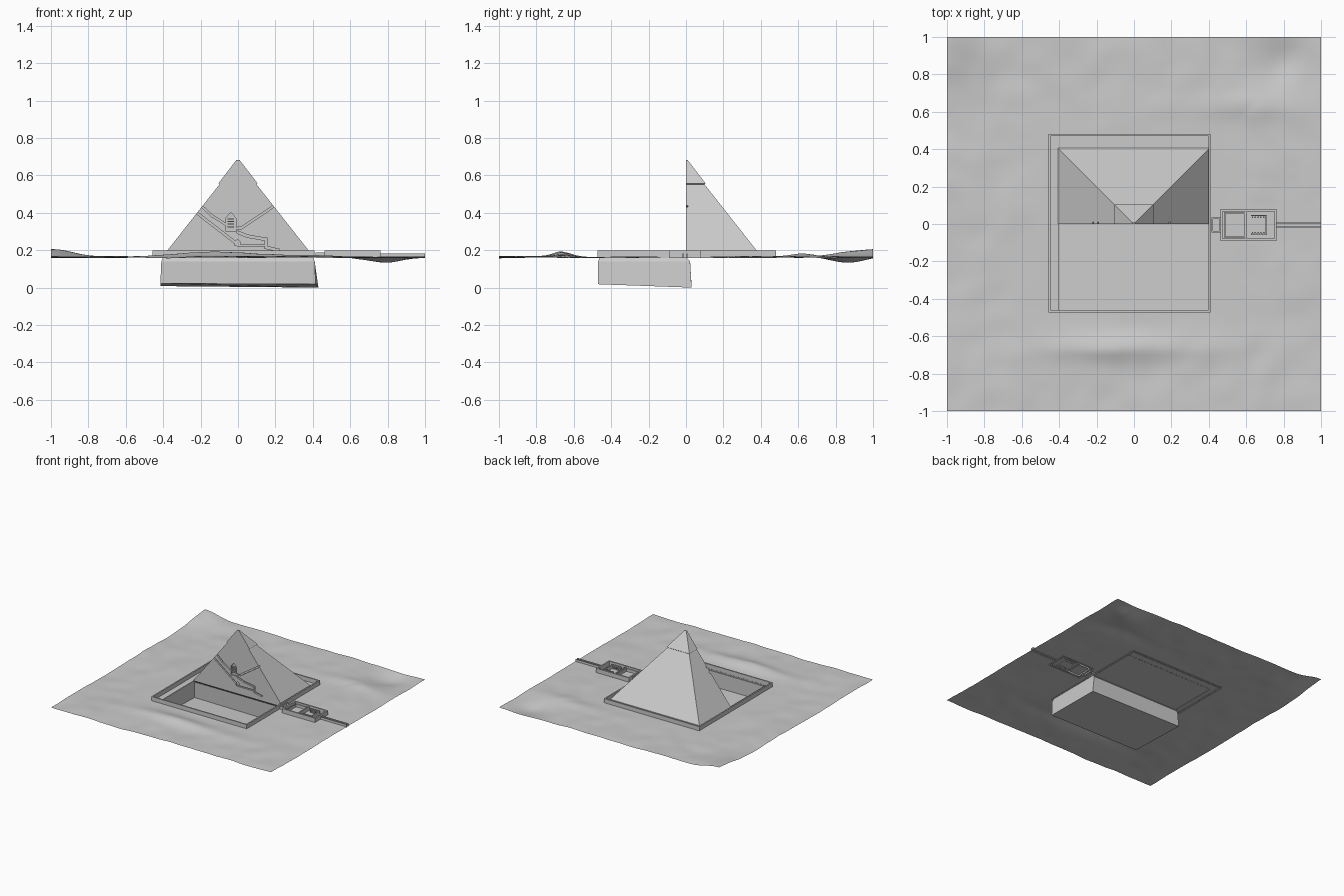
import bpy, bmesh, math
from mathutils import Vector, noise

if "Cube" in bpy.data.objects:
    bpy.data.objects.remove(bpy.data.objects["Cube"])

GROUND = 0.163


def make(name, bm, smooth=False):
    bmesh.ops.recalc_face_normals(bm, faces=bm.faces)
    me = bpy.data.meshes.new(name)
    bm.to_mesh(me)
    bm.free()
    ob = bpy.data.objects.new(name, me)
    bpy.context.collection.objects.link(ob)
    if smooth:
        bpy.ops.object.select_all(action='DESELECT')
        ob.select_set(True)
        bpy.context.view_layer.objects.active = ob
        bpy.ops.object.shade_smooth_by_angle(angle=math.radians(35))
    return ob


def loft(name, rings, caps=(True, True)):
    """Skin a stack of closed rings of points."""
    bm = bmesh.new()
    vs = [[bm.verts.new(p) for p in r] for r in rings]
    n = len(vs[0])
    for a, b in zip(vs, vs[1:]):
        for i in range(n):
            j = (i + 1) % n
            bm.faces.new((a[i], a[j], b[j], b[i]))
    if caps[0]:
        bm.faces.new(vs[0])
    if caps[1]:
        bm.faces.new(vs[-1])
    return make(name, bm)


def rect(x0, x1, y0, y1, z):
    return [(x0, y0, z), (x1, y0, z), (x1, y1, z), (x0, y1, z)]


def box(name, x0, x1, y0, y1, z0, z1):
    return loft(name, [rect(x0, x1, y0, y1, z0), rect(x0, x1, y0, y1, z1)])


def frame(name, x0, x1, y0, y1, t, z0, z1):
    inner = (x0 + t, x1 - t, y0 + t, y1 - t)
    return loft(name, [rect(x0, x1, y0, y1, z0), rect(x0, x1, y0, y1, z1),
                       rect(*inner, z1), rect(*inner, z0)], (False, False))


# desert ground with dunes and a rectangular hole for the excavation
def bump(x, y, cx, cy, sx, sy, h):
    return h * math.exp(-((x - cx) / sx) ** 2 - ((y - cy) / sy) ** 2)


def height(x, y):
    d = max(abs(x), abs(y))
    m = min(max((d - 0.48) / 0.2, 0), 1)
    if x > 0.4 and abs(y) < 0.2:
        m *= max(0, (abs(y) - 0.1) / 0.1)
    z = 0.008 * noise.noise(Vector((x * 3, y * 3, 0.3)))
    z += 0.005 * noise.noise(Vector((x * 7, y * 7, 2)))
    z += bump(x, y, -1, 1, 0.18, 0.2, 0.045)
    z += bump(x, y, -0.05, -0.65, 0.4, 0.08, 0.03)
    z += bump(x, y, 0.6, 0.62, 0.4, 0.08, 0.018)
    z -= bump(x, y, 0.78, 0.87, 0.14, 0.12, 0.03)
    return GROUND + m * z


bm = bmesh.new()
bmesh.ops.create_grid(bm, x_segments=100, y_segments=100, size=1)
for v in bm.verts:
    v.co.z = height(v.co.x, v.co.y)
hole = [f for f in bm.faces if abs(f.calc_center_median().x) < 0.4
        and -0.46 < f.calc_center_median().y < 0]
bmesh.ops.delete(bm, geom=hole, context='FACES')
make("desert_ground", bm, True)

# sunken excavation in front of the cut face, slightly flared
low = [(-0.415, -0.47, 0.022), (0.415, -0.47, 0.018), (0.43, 0.03, 0.0), (-0.415, 0.03, 0.008)]
loft("excavation_pit", [rect(-0.4, 0.4, -0.46, 0, GROUND),
                        rect(-0.41, 0.41, -0.47, 0.022, 0.14), low], (False, True))

# back half of the pyramid with the slightly proud casing at the tip
rings = [rect(-h, h, 0, h, z) for z, h in
         ((0.16, 0.408), (0.552, 0.099), (0.557, 0.105), (0.683, 0.008))]
pyramid = loft("half_pyramid", rings)


# recessed passages and chambers in the cut face
def carve(points):
    cut = loft("passage_cutter", [[(x, y, z) for x, z in points] for y in (-0.02, 0.012)])
    cut.hide_render = True
    mod = pyramid.modifiers.new("passage", 'BOOLEAN')
    mod.operation = 'DIFFERENCE'
    mod.solver = 'EXACT'
    mod.object = cut
    return cut


def passage(path, w):
    out = []
    for (x0, z0), (x1, z1) in zip(path, path[1:]):
        d = Vector((x1 - x0, z1 - z0)).normalized() * w / 2
        x0, z0, x1, z1 = x0 - d.x * .9, z0 - d.y * .9, x1 + d.x * .9, z1 + d.y * .9
        out.append(carve([(x0 - d.y, z0 + d.x), (x1 - d.y, z1 + d.x),
                          (x1 + d.y, z1 - d.x), (x0 + d.y, z0 - d.x)]))
    return out


cutters = []
cutters += passage([(0.22, 0.455), (0.02, 0.32), (-0.02, 0.315)], 0.011)
cutters += passage([(-0.21, 0.45), (-0.14, 0.385), (-0.06, 0.335)], 0.010)
cutters += passage([(-0.24, 0.415), (-0.02, 0.245)], 0.012)
cutters += passage([(0.0, 0.295), (0.05, 0.275), (0.15, 0.258), (0.15, 0.215), (0.215, 0.2)], 0.013)
cutters += passage([(0.0, 0.226), (0.145, 0.226)], 0.009)
cutters.append(carve([(-0.065, 0.30), (-0.012, 0.30), (-0.012, 0.372), (-0.038, 0.402), (-0.065, 0.372)]))
cutters.append(carve([(-0.018, 0.225), (0.012, 0.225), (0.012, 0.245), (-0.003, 0.258), (-0.018, 0.245)]))

# bake the carving, then leave the underside open over the ground
dg = bpy.context.evaluated_depsgraph_get()
bm = bmesh.new()
bm.from_object(pyramid, dg)
pyramid.modifiers.clear()
bm.normal_update()
bmesh.ops.delete(bm, geom=[f for f in bm.faces if all(v.co.z < 0.1605 for v in f.verts)],
                 context='FACES')
bm.to_mesh(pyramid.data)
bm.free()
for c in cutters:
    bpy.data.objects.remove(c)

# stacked stone slabs above the upper chamber
for i in range(4):
    z = 0.322 + i * 0.014
    box(f"chamber_slab_{i}", -0.056, -0.021, 0.001, 0.013, z, z + 0.006)

# enclosure wall around the pyramid
frame("enclosure_wall", -0.458, 0.41, -0.472, 0.482, 0.011, 0.158, 0.197)

# temple beside the pyramid
frame("temple_outer_wall", 0.462, 0.762, -0.09, 0.08, 0.012, 0.158, 0.198)
frame("temple_court_wall", 0.482, 0.594, -0.073, 0.063, 0.006, 0.158, 0.186)
box("temple_cross_wall", 0.594, 0.604, -0.08, 0.07, 0.158, 0.194)
frame("temple_link", 0.415, 0.464, -0.045, 0.035, 0.008, 0.158, 0.188)
box("niche_back_wall", 0.704, 0.712, -0.058, 0.048, 0.158, 0.192)
for n, y in enumerate((-0.058, 0.042)):
    box(f"niche_side_wall_{n}", 0.626, 0.704, y, y + 0.006, 0.158, 0.192)
    for i in range(5):
        x = 0.63 + i * 0.015
        py = y + (0.008 if n == 0 else -0.009)
        box(f"temple_pillar_{n}_{i}", x, x + 0.007, py, py + 0.007, 0.158, 0.186)

# causeway leading to the edge of the ground
for n, y in enumerate((-0.018, 0.002)):
    box(f"causeway_wall_{n}", 0.76, 1.0, y, y + 0.006, 0.158, 0.182)
